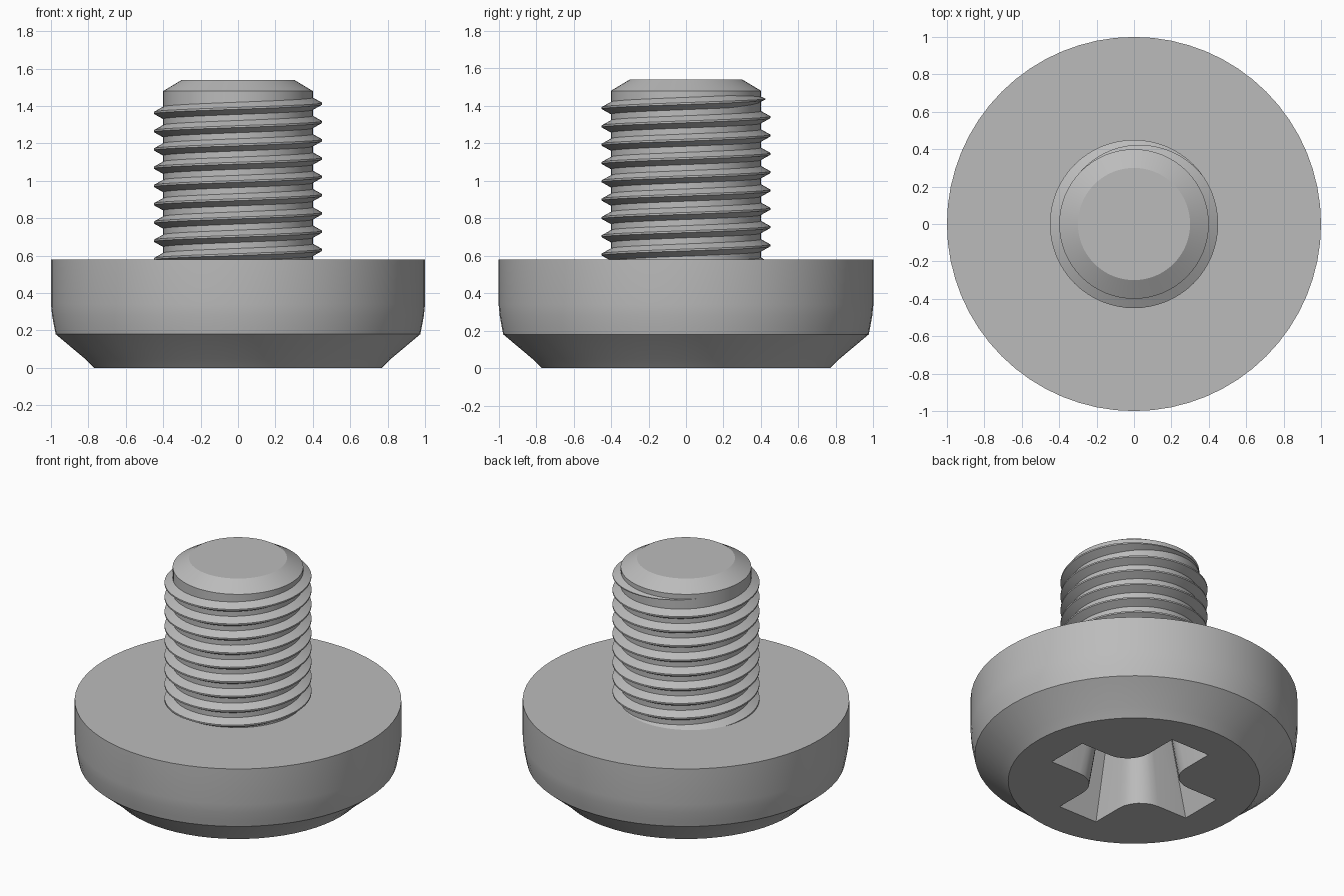
import bpy, bmesh, math
from math import sin, cos, pi, radians
from mathutils import Vector

if "Cube" in bpy.data.objects:
    bpy.data.objects.remove(bpy.data.objects["Cube"])

steel = bpy.data.materials.new("grey steel")
steel.use_nodes = True
GREY = (0.5, 0.5, 0.5, 1)
steel.diffuse_color = GREY
steel.node_tree.nodes["Principled BSDF"].inputs["Base Color"].default_value = GREY


def finish(name, bm):
    bmesh.ops.recalc_face_normals(bm, faces=bm.faces)
    mesh = bpy.data.meshes.new(name)
    bm.to_mesh(mesh)
    bm.free()
    mesh.materials.append(steel)
    obj = bpy.data.objects.new(name, mesh)
    bpy.context.collection.objects.link(obj)
    return obj


def smooth(obj):
    bpy.ops.object.select_all(action='DESELECT')
    obj.select_set(True)
    bpy.context.view_layer.objects.active = obj
    bpy.ops.object.shade_smooth_by_angle(angle=radians(25))


def loft(bm, rings):
    """Skin closed rings of points and cap both ends."""
    loops = [[bm.verts.new(p) for p in ring] for ring in rings]
    n = len(loops[0])
    for a, b in zip(loops, loops[1:]):
        for i in range(n):
            j = (i + 1) % n
            bm.faces.new((a[i], a[j], b[j], b[i]))
    bm.faces.new(loops[0])
    bm.faces.new(loops[-1])


def lathe(name, profile, steps=64):
    bm = bmesh.new()
    loft(bm, [[(r * cos(2 * pi * i / steps), r * sin(2 * pi * i / steps), z)
               for i in range(steps)] for r, z in profile])
    return finish(name, bm)


# Pan head, with the drive face down
head = lathe("head", [(0.77, 0), (0.82, 0.05), (0.975, 0.18), (0.983, 0.22),
                      (0.994, 0.28), (1, 0.34), (1, 0.58)])

# Cross recess: four arms with filleted inner corners, tapering inward
ARM, HALF, FILLET, DEPTH = 0.535, 0.145, 0.17, 0.55
outline = []
for k in range(4):
    turn = k * pi / 2
    c = HALF + FILLET
    quarter = [(ARM, -HALF), (ARM, HALF)]
    for s in range(7):
        a = -pi / 2 - s * pi / 12
        quarter.append((c + FILLET * cos(a), c + FILLET * sin(a)))
    outline += [(x * cos(turn) - y * sin(turn), x * sin(turn) + y * cos(turn))
                for x, y in quarter]


def recess_ring(z):
    scale = 1 - 0.58 * z
    return [(x * scale, y * scale, z) for x, y in outline]


bm = bmesh.new()
loft(bm, [recess_ring(-0.1), recess_ring(DEPTH)])
cutter = finish("recess_cutter", bm)
cutter.hide_render = True
cut = head.modifiers.new("recess", 'BOOLEAN')
cut.operation = 'DIFFERENCE'
cut.solver = 'EXACT'
cut.object = cutter
bpy.context.view_layer.objects.active = head
bpy.ops.object.modifier_apply(modifier=cut.name)
bpy.data.objects.remove(cutter)
smooth(head)

# Shank with chamfered tip
shank = lathe("shank", [(0.4, 0.57), (0.4, 1.48), (0.3, 1.54)])
smooth(shank)

# Right-handed helical thread that fades out near the tip
PITCH, STEPS, TURNS = 0.0977, 64, 9
TOP_Z = 1.412                      # crest height at angle 0 on the last turn
end = radians(135)
fade = radians(100)
rings = []
first, last = -TURNS * STEPS, int(end / (2 * pi) * STEPS)
for i in range(first, last + 1):
    a = 2 * pi * i / STEPS
    z = TOP_Z + PITCH * a / (2 * pi)
    k = max(0.02, min(1, (end - a) / fade))
    section = [(0.385, -0.041 * k), (0.4 + 0.05 * k, -0.005 * k),
               (0.4 + 0.05 * k, 0.005 * k), (0.385, 0.041 * k)]
    rings.append([Vector((r * cos(a), r * sin(a), z + h)) for r, h in section])
bm = bmesh.new()
loft(bm, rings)
thread = finish("thread", bm)
smooth(thread)
